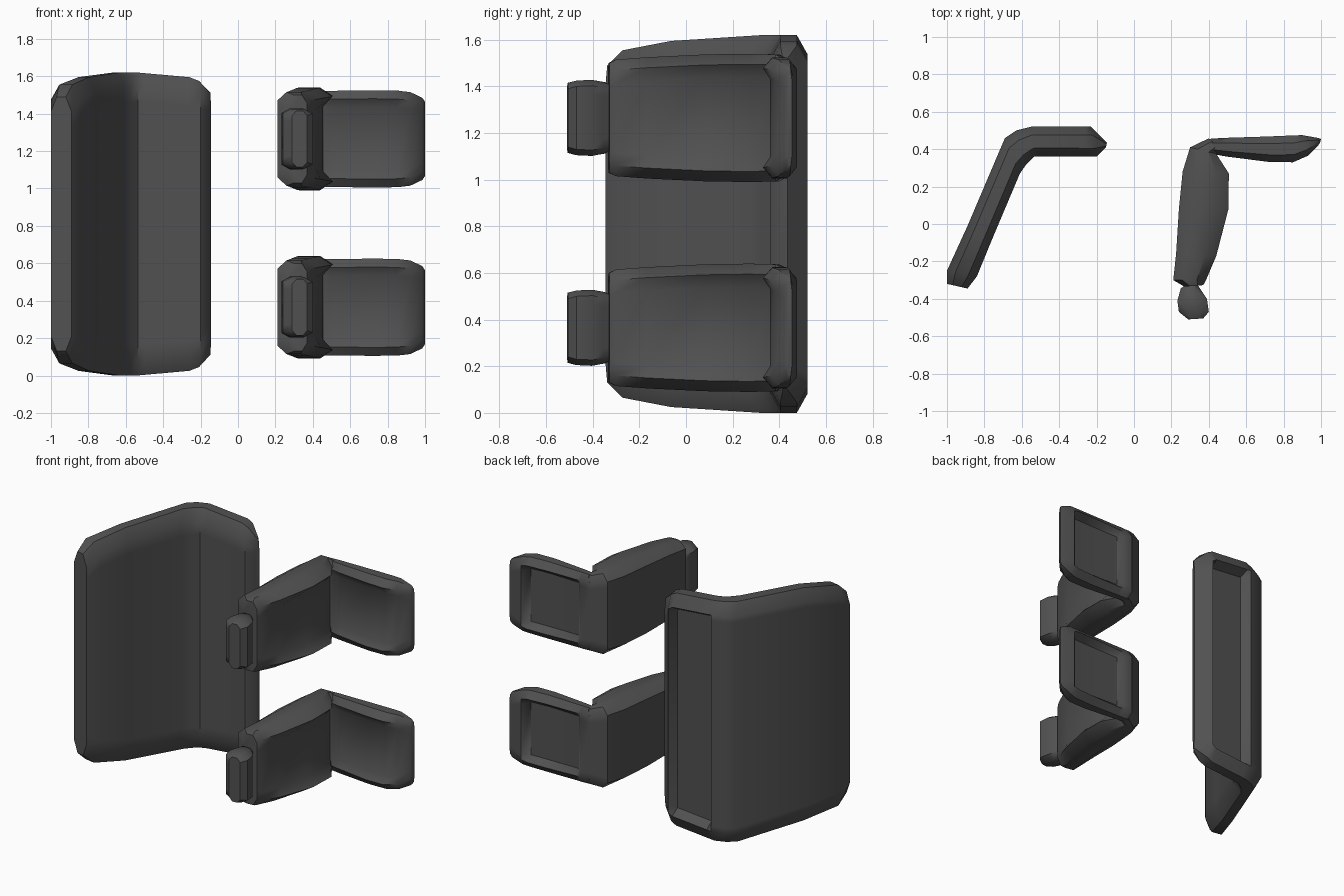
import bpy, bmesh
from mathutils import Vector

mat = bpy.data.materials.new("charcoal fabric")
mat.diffuse_color = (0.082, 0.082, 0.082, 1)


def loft(name, sections, zc, b, c):
    """Padded panel. Each section: outer x,y, inner x,y, half width,
    dish depth of the inner face, recess depth of the outer face."""
    bm = bmesh.new()
    rings = []
    for ax, ay, bx, by, hw, dish, rec in sections:
        A, B = Vector((ax, ay, 0)), Vector((bx, by, 0))
        n = (B - A).normalized()
        half = [(B - n * dish, hw - c), (B, hw - b), (A.lerp(B, .72), hw),
                (A.lerp(B, .28), hw), (A, hw - b), (A + n * rec, hw - b - 0.035)]
        pts = [(p, w) for p, w in half] + [(p, -w) for p, w in reversed(half)]
        rings.append([bm.verts.new((p.x, p.y, zc + w)) for p, w in pts])
    for r0, r1 in zip(rings, rings[1:]):
        for i in range(len(r0)):
            j = (i + 1) % len(r0)
            bm.faces.new((r0[i], r0[j], r1[j], r1[i]))
    bm.faces.new(rings[0])
    bm.faces.new(rings[-1])
    bmesh.ops.remove_doubles(bm, verts=bm.verts, dist=0.0005)
    bmesh.ops.recalc_face_normals(bm, faces=bm.faces)
    me = bpy.data.meshes.new(name)
    bm.to_mesh(me)
    bm.free()
    me.materials.append(mat)
    ob = bpy.data.objects.new(name, me)
    bpy.context.collection.objects.link(ob)
    bpy.context.view_layer.objects.active = ob
    ob.select_set(True)
    bpy.ops.object.shade_smooth_by_angle(angle=0.7)
    ob.select_set(False)


# rear bench: backrest and cushion in one bent slab
loft("rear_bench", [
    (-1.0, -.32, -.89, -.345, .68, 0, 0),
    (-1.0, -.25, -.84, -.28, .745, 0, 0),
    (-.89, -.01, -.76, -.085, .785, 0, 0),
    (-.69, .46, -.61, .27, .81, 0, 0),
    (-.63, .50, -.575, .32, .81, 0, 0),
    (-.55, .52, -.535, .36, .81, 0, 0),
    (-.52, .52, -.50, .362, .807, 0, .06),
    (-.26, .52, -.26, .36, .785, 0, .06),
    (-.23, .52, -.20, .36, .765, 0, 0),
    (-.145, .435, -.15, .41, .70, 0, 0)], .81, .08, .16)

# pair of front seats
for side, zc in (("lower", .365), ("upper", 1.265)):
    loft(side + "_seat_back", [
        (.27, -.335, .37, -.327, .235, 0, 0),
        (.21, -.30, .385, -.30, .25, 0, 0),
        (.225, -.16, .44, -.17, .26, .02, 0),
        (.24, .08, .505, .08, .272, .05, 0),
        (.26, .28, .507, .27, .275, .05, 0),
        (.30, .41, .44, .375, .272, .02, 0),
        (.40, .458, .46, .40, .25, 0, 0)], zc, .045, .10)
    loft(side + "_seat_cushion", [
        (.40, .455, .42, .375, .255, .01, 0),
        (.47, .46, .47, .365, .257, .02, 0),
        (.50, .461, .50, .36, .257, .025, .035),
        (.72, .468, .72, .332, .26, .035, .045),
        (.86, .474, .85, .33, .258, .03, .045),
        (.90, .475, .93, .365, .25, .015, 0),
        (.985, .46, .985, .42, .22, 0, 0),
        (1.0, .455, .995, .435, .20, 0, 0)], zc, .045, .09)
    loft(side + "_headrest", [
        (.29, -.51, .37, -.505, .15, 0, 0),
        (.24, -.47, .40, -.47, .16, 0, 0),
        (.232, -.41, .39, -.40, .163, 0, 0),
        (.25, -.345, .36, -.355, .153, 0, 0),
        (.28, -.32, .34, -.325, .14, 0, 0)], zc, .025, .06)
